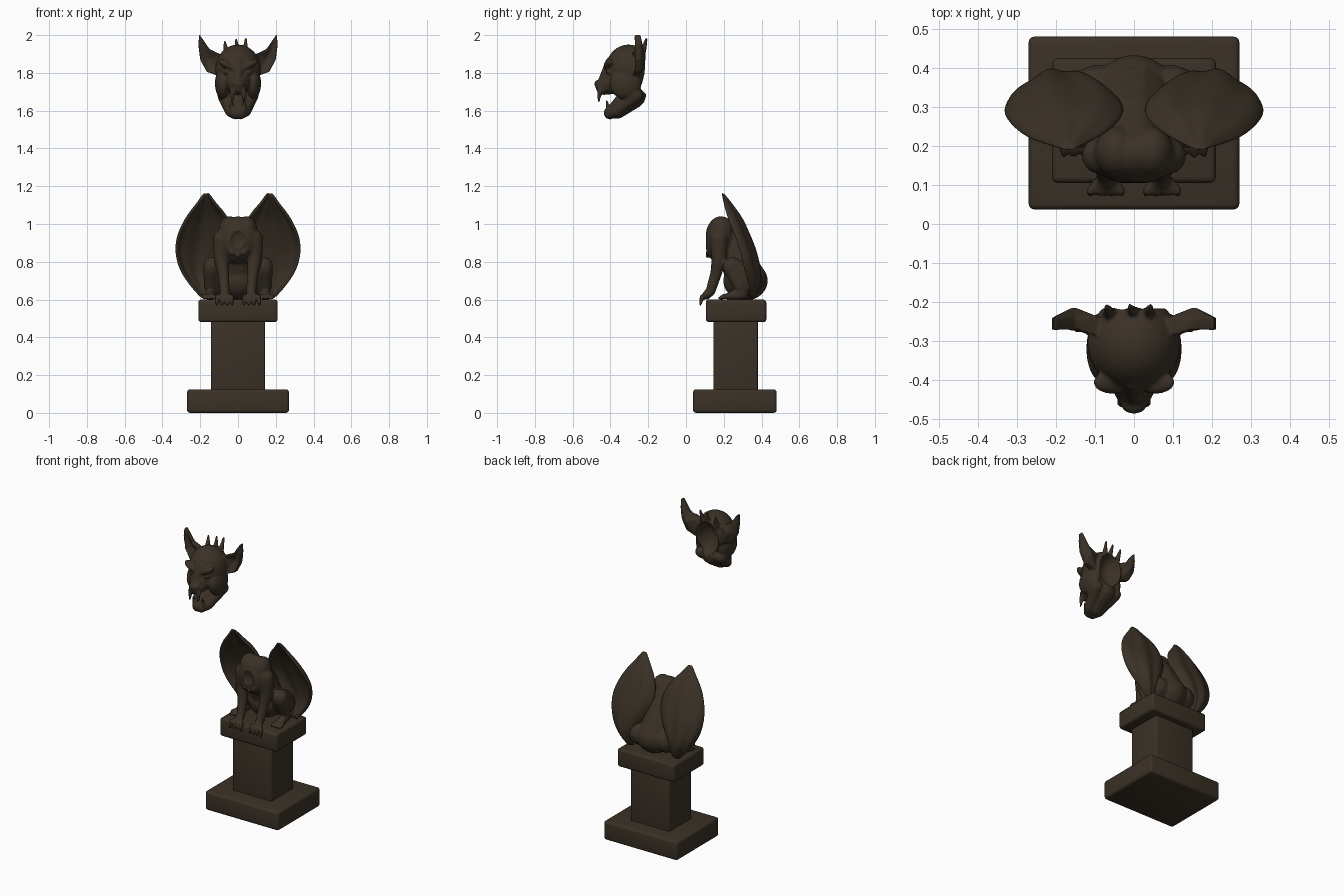
import bpy, bmesh, math
from mathutils import Vector, Matrix

if "Cube" in bpy.data.objects:
    bpy.data.objects.remove(bpy.data.objects["Cube"])

stone = bpy.data.materials.new("dark_brown_stone")
stone.diffuse_color = (0.043, 0.031, 0.020, 1)
stone.use_nodes = True
stone.node_tree.nodes["Principled BSDF"].inputs["Base Color"].default_value = stone.diffuse_color


def add_object(name, bm):
    bmesh.ops.recalc_face_normals(bm, faces=bm.faces[:])
    me = bpy.data.meshes.new(name)
    bm.to_mesh(me)
    bm.free()
    ob = bpy.data.objects.new(name, me)
    bpy.context.collection.objects.link(ob)
    me.materials.append(stone)
    return ob


def bake(ob):
    """Apply all modifiers and shade smooth."""
    dg = bpy.context.evaluated_depsgraph_get()
    me = bpy.data.meshes.new_from_object(ob.evaluated_get(dg))
    ob.modifiers.clear()
    ob.data = me
    for p in me.polygons:
        p.use_smooth = True


def blob(bm, c, r, rot_x=0.0, rot_y=0.0):
    m = (Matrix.Translation(c) @ Matrix.Rotation(rot_y, 4, 'Y')
         @ Matrix.Rotation(rot_x, 4, 'X') @ Matrix.Diagonal((*r, 1)))
    bmesh.ops.create_uvsphere(bm, u_segments=24, v_segments=16, radius=1, matrix=m)


def limb(bm, *pts):
    """Tapered limb through (x, y, z, radius) points."""
    for a, b in zip(pts, pts[1:]):
        a, b = Vector(a), Vector(b)
        n = max(2, int((b - a).xyz.length / (0.3 * min(a.w, b.w))) + 1)
        for i in range(n + 1):
            p = a.lerp(b, i / n)
            bmesh.ops.create_icosphere(bm, subdivisions=2, radius=p.w,
                                       matrix=Matrix.Translation(p.xyz))


def sculpt(name, bm, voxel, smooth, hollow):
    """Fuse parts into one skin, then scoop out a hollow."""
    ob = add_object(name, bm)
    cb = bmesh.new()
    blob(cb, *hollow)
    cutter = add_object("hollow_cutter", cb)
    cutter.hide_render = True
    r = ob.modifiers.new("fuse", 'REMESH')
    r.mode = 'VOXEL'
    r.voxel_size = voxel
    s = ob.modifiers.new("soften", 'SMOOTH')
    s.factor = 0.5
    s.iterations = smooth
    b = ob.modifiers.new("hollow", 'BOOLEAN')
    b.operation = 'DIFFERENCE'
    b.object = cutter
    bpy.context.view_layer.update()
    bake(ob)
    bpy.data.objects.remove(cutter)


# pedestal: base slab, column, top slab
def slab(name, x, y0, y1, z0, z1, bevel):
    bm = bmesh.new()
    m = (Matrix.Translation((0, (y0 + y1) / 2, (z0 + z1) / 2))
         @ Matrix.Diagonal((2 * x, y1 - y0, z1 - z0, 1)))
    bmesh.ops.create_cube(bm, size=1, matrix=m)
    ob = add_object(name, bm)
    b = ob.modifiers.new("bevel", 'BEVEL')
    b.width = bevel
    b.segments = 3
    bpy.context.view_layer.update()
    bake(ob)
    bpy.context.view_layer.objects.active = ob
    ob.select_set(True)
    bpy.ops.object.shade_smooth_by_angle(angle=math.radians(35))
    ob.select_set(False)


slab("pedestal_base", 0.27, 0.037, 0.48, 0.0, 0.125, 0.016)
slab("pedestal_column", 0.143, 0.145, 0.38, 0.11, 0.49, 0.008)
slab("pedestal_top", 0.21, 0.105, 0.425, 0.48, 0.60, 0.016)

# seated body
bm = bmesh.new()
blob(bm, (0, 0.18, 0.915), (0.115, 0.08, 0.125))             # chest
blob(bm, (0, 0.165, 0.92), (0.08, 0.066, 0.10))              # neck stump
limb(bm, (0, 0.19, 0.95, 0.075), (0, 0.25, 0.85, 0.092), (0, 0.31, 0.73, 0.105))
blob(bm, (0, 0.315, 0.70), (0.115, 0.118, 0.105))            # rump
for x in (-0.04, 0.0, 0.04):                                 # ragged neck fringe
    limb(bm, (x, 0.135, 0.87, 0.025), (x * 0.8, 0.11, 0.825 + abs(x) * 0.4, 0.008))
for s in (-1, 1):
    blob(bm, (s * 0.045, 0.185, 0.975), (0.055, 0.065, 0.066))   # shoulders
    limb(bm, (s * 0.085, 0.175, 0.92, 0.05), (s * 0.09, 0.175, 0.82, 0.04),
         (s * 0.078, 0.16, 0.74, 0.032), (s * 0.07, 0.13, 0.645, 0.027),
         (s * 0.07, 0.108, 0.622, 0.024))                    # arm
    for f in (-1.5, -0.5, 0.5, 1.5):                         # fingers over the edge
        x = s * 0.072
        limb(bm, (x + f * 0.011, 0.11, 0.62, 0.014), (x + f * 0.025, 0.085, 0.613, 0.014),
             (x + f * 0.028, 0.076, 0.572, 0.007))
    limb(bm, (s * 0.095, 0.33, 0.70, 0.08), (s * 0.135, 0.245, 0.775, 0.052))   # thigh
    limb(bm, (s * 0.14, 0.24, 0.765, 0.045), (s * 0.145, 0.28, 0.68, 0.038),
         (s * 0.14, 0.30, 0.628, 0.03), (s * 0.15, 0.24, 0.62, 0.026))          # shin, foot
    for f in (-1, 0, 1):                                     # toes
        limb(bm, (s * 0.15 + f * 0.012, 0.24, 0.617, 0.016),
             (s * 0.153 + f * 0.024, 0.20, 0.616, 0.015),
             (s * 0.153 + f * 0.027, 0.175, 0.606, 0.008))
sculpt("seated_body", bm, 0.007, 4, ((0, 0.085, 0.92), (0.05, 0.035, 0.06)))

# wings: cupped leaves; rows of z, inner x, outer x, inner y, outer y, bulge
ROWS = [(0.605, 0.15, 0.185, 0.34, 0.34, 0.01), (0.69, 0.13, 0.26, 0.335, 0.33, 0.06),
        (0.77, 0.09, 0.312, 0.33, 0.305, 0.07), (0.87, 0.04, 0.332, 0.31, 0.285, 0.065),
        (0.95, 0.028, 0.315, 0.28, 0.255, 0.06), (1.02, 0.05, 0.28, 0.25, 0.225, 0.06),
        (1.07, 0.085, 0.245, 0.225, 0.21, 0.045), (1.11, 0.125, 0.21, 0.205, 0.2, 0.03),
        (1.165, 0.16, 0.175, 0.19, 0.19, 0.0)]
COLS = 14
for s, side in ((-1, "left"), (1, "right")):
    bm = bmesh.new()
    grid = []
    for z, xi, xo, yi, yo, bulge in ROWS:
        row = []
        for k in range(COLS + 1):
            a = math.pi * k / COLS
            rib = 0.12 * bulge * math.cos(k * math.pi / 2) * math.sin(a)
            t = (1 - math.cos(a)) / 2
            row.append(bm.verts.new((s * (xi + (xo - xi) * t),
                                     yi + (yo - yi) * t + bulge * math.sin(a) + rib, z)))
        grid.append(row)
    for r0, r1 in zip(grid, grid[1:]):
        for k in range(COLS):
            bm.faces.new((r0[k], r0[k + 1], r1[k + 1], r1[k]))
    ob = add_object("wing_" + side, bm)
    so = ob.modifiers.new("thickness", 'SOLIDIFY')
    so.thickness = 0.016
    so.offset = 0
    su = ob.modifiers.new("round", 'SUBSURF')
    su.levels = su.render_levels = 2
    bpy.context.view_layer.update()
    bake(ob)

# detached hollow head
bm = bmesh.new()
blob(bm, (0, -0.305, 1.82), (0.12, 0.12, 0.13))              # skull
limb(bm, (0, -0.35, 1.775, 0.085), (0, -0.435, 1.728, 0.046))    # snout
blob(bm, (0, -0.46, 1.742), (0.034, 0.026, 0.022))           # nose
limb(bm, (0, -0.28, 1.68, 0.07), (0, -0.365, 1.605, 0.05))   # throat
limb(bm, (0, -0.39, 1.85, 0.04), (0, -0.44, 1.77, 0.022))    # nose bridge
for s in (-1, 1):
    blob(bm, (s * 0.055, -0.405, 1.84), (0.055, 0.03, 0.02), 0, -s * 0.5)   # brow
    blob(bm, (s * 0.055, -0.405, 1.805), (0.02, 0.02, 0.013))               # eye
    blob(bm, (s * 0.08, -0.32, 1.745), (0.042, 0.085, 0.085))               # cheek
    limb(bm, (s * 0.07, -0.265, 1.68, 0.04), (s * 0.035, -0.37, 1.6, 0.036),
         (s * 0.012, -0.402, 1.588, 0.035))                                  # jaw
    limb(bm, (s * 0.03, -0.455, 1.705, 0.015), (s * 0.03, -0.462, 1.65, 0.006))
    limb(bm, (s * 0.032, -0.41, 1.605, 0.014), (s * 0.034, -0.42, 1.652, 0.006))
    # dished pointed ear
    rim = [(0.205, 2.005), (0.15, 1.925), (0.085, 1.895), (0.09, 1.78),
           (0.165, 1.805), (0.2, 1.87), (0.21, 1.95)]
    front = [bm.verts.new((s * x, -0.275 - 0.25 * max(0, 0.15 - x), z)) for x, z in rim]
    back = [bm.verts.new((s * x, -0.24, z)) for x, z in rim]
    cf = bm.verts.new((s * 0.155, -0.243, 1.875))
    cb = bm.verts.new((s * 0.155, -0.212, 1.875))
    for i in range(len(rim)):
        j = (i + 1) % len(rim)
        bm.faces.new((front[i], front[j], cf))
        bm.faces.new((back[j], back[i], cb))
        bm.faces.new((front[j], front[i], back[i], back[j]))
for x0, x1, z in ((-0.06, -0.07, 1.965), (0.0, -0.01, 1.975), (0.035, 0.042, 1.98)):
    limb(bm, (x0, -0.235, 1.89, 0.02), (x1, -0.21, z, 0.007))    # broken back edge
sculpt("detached_head", bm, 0.006, 3, ((0, -0.19, 1.80), (0.085, 0.11, 0.115)))
